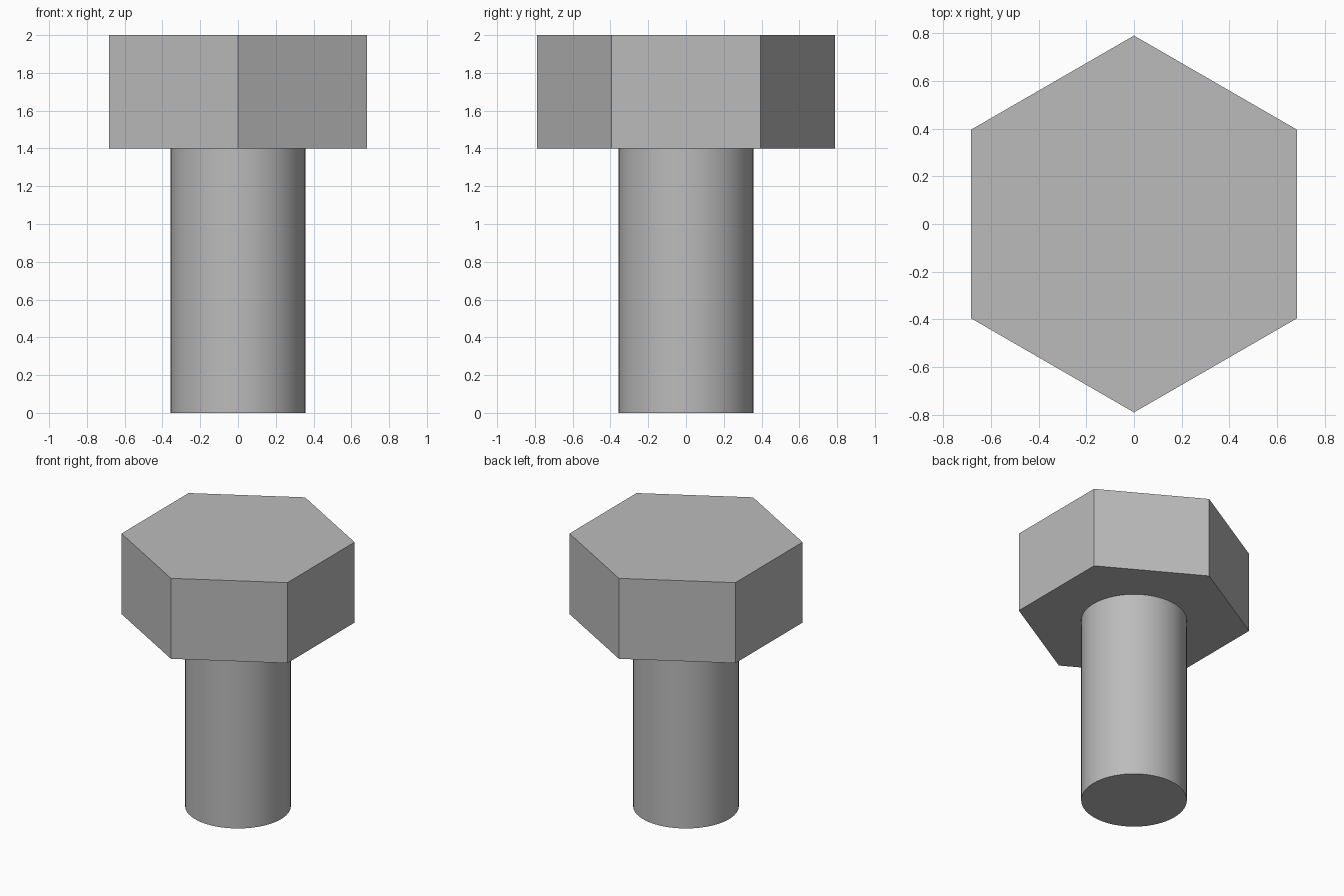
import bpy
import bmesh
from math import cos, sin, pi, radians
from mathutils import Vector

cube = bpy.data.objects.get("Cube")
if cube:
    bpy.data.objects.remove(cube, do_unlink=True)

steel = bpy.data.materials.new("grey_steel")
steel.use_nodes = True
grey = (0.5, 0.5, 0.5, 1)
steel.diffuse_color = grey
steel.node_tree.nodes["Principled BSDF"].inputs["Base Color"].default_value = grey


def prism(name, sides, radius, bottom, top):
    """Upright prism with its first corner pointing along +y."""
    bm = bmesh.new()
    ring = [bm.verts.new((-radius * sin(2 * pi * i / sides),
                          radius * cos(2 * pi * i / sides), bottom))
            for i in range(sides)]
    base = bm.faces.new(ring)
    grown = bmesh.ops.extrude_face_region(bm, geom=[base], use_keep_orig=True)
    raised = [g for g in grown["geom"] if isinstance(g, bmesh.types.BMVert)]
    bmesh.ops.translate(bm, verts=raised, vec=Vector((0, 0, top - bottom)))
    bmesh.ops.recalc_face_normals(bm, faces=bm.faces)
    mesh = bpy.data.meshes.new(name)
    bm.to_mesh(mesh)
    bm.free()
    mesh.materials.append(steel)
    obj = bpy.data.objects.new(name, mesh)
    bpy.context.collection.objects.link(obj)
    return obj


# Hexagonal head, flat shaded
prism("hex_head", 6, 0.79, 1.4, 2.0)

# Round shank, smooth sides with a sharp bottom rim
shank = prism("shank", 64, 0.357, 0.0, 1.4)
bpy.ops.object.select_all(action="DESELECT")
shank.select_set(True)
bpy.context.view_layer.objects.active = shank
bpy.ops.object.shade_smooth_by_angle(angle=radians(30))
